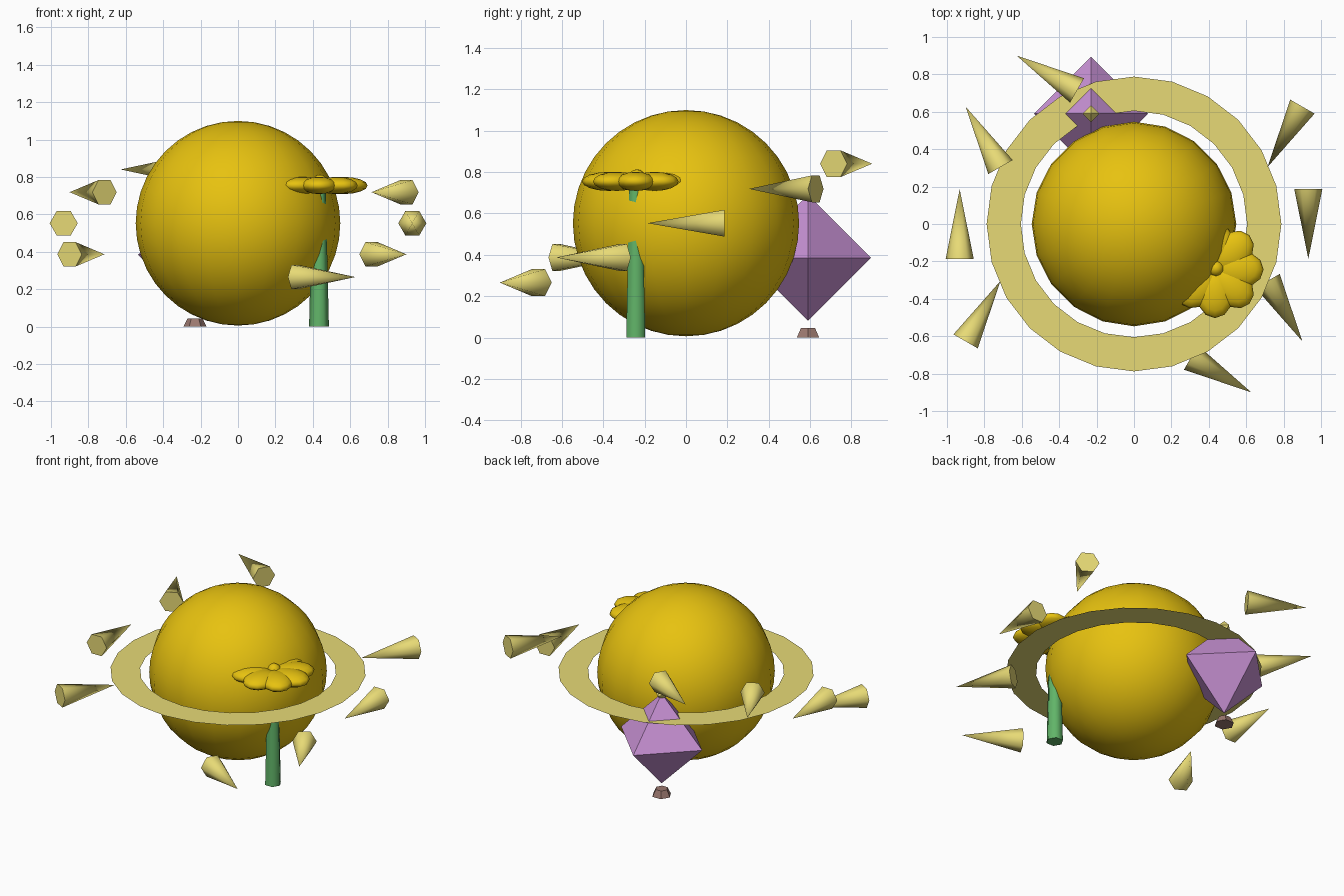
import bpy, bmesh, math
from mathutils import Matrix, Vector

cube = bpy.data.objects.get("Cube")
if cube:
    bpy.data.objects.remove(cube, do_unlink=True)


def material(name, rgb):
    m = bpy.data.materials.new(name)
    m.use_nodes = True
    m.diffuse_color = (*rgb, 1)
    m.node_tree.nodes["Principled BSDF"].inputs["Base Color"].default_value = (*rgb, 1)
    return m


gold = material("gold", (0.8, 0.54, 0.005))
pale = material("pale_yellow", (0.8, 0.7, 0.18))
purple = material("purple", (0.57, 0.28, 0.65))
green = material("green", (0.12, 0.46, 0.14))
brown = material("brown", (0.33, 0.19, 0.16))


def finish(name, bm, mat, smooth=None):
    mesh = bpy.data.meshes.new(name)
    bm.to_mesh(mesh)
    bm.free()
    mesh.materials.append(mat)
    ob = bpy.data.objects.new(name, mesh)
    bpy.context.collection.objects.link(ob)
    if smooth:
        bpy.ops.object.select_all(action="DESELECT")
        ob.select_set(True)
        bpy.context.view_layer.objects.active = ob
        bpy.ops.object.shade_smooth_by_angle(angle=math.radians(smooth))
    return ob


def ball(name, loc, scale, segs, rings, mat, turn=0):
    bm = bmesh.new()
    m = Matrix.LocRotScale(Vector(loc), Matrix.Rotation(turn, 3, "Z"), Vector(scale))
    bmesh.ops.create_uvsphere(bm, u_segments=segs, v_segments=rings, radius=1, matrix=m)
    return finish(name, bm, mat, 80)


def taper(name, r1, r2, height, matrix, mat, smooth=None):
    """Six-sided cone or frustum centred on its matrix, with corners on local y."""
    bm = bmesh.new()
    bmesh.ops.create_cone(bm, cap_ends=True, segments=6, radius1=r1, radius2=r2,
                          depth=height, matrix=matrix @ Matrix.Rotation(math.pi / 2, 4, "Z"))
    bmesh.ops.remove_doubles(bm, verts=bm.verts, dist=0.0001)
    return finish(name, bm, mat, smooth)


def octahedron(name, loc, r, mat):
    bm = bmesh.new()
    bmesh.ops.create_uvsphere(bm, u_segments=4, v_segments=2, radius=r,
                              matrix=Matrix.Translation(loc))
    return finish(name, bm, mat)


MID = 0.553

# Planet
ball("planet", (0, 0, MID), (0.547,) * 3, 20, 20, gold)

# Flat ring
bm = bmesh.new()
SIDES = 24
loops = [[bm.verts.new((r * math.cos(i * math.tau / SIDES), r * math.sin(i * math.tau / SIDES), MID))
          for i in range(SIDES)] for r in (0.605, 0.788)]
for i in range(SIDES):
    j = (i + 1) % SIDES
    bm.faces.new((loops[0][i], loops[1][i], loops[1][j], loops[0][j]))
finish("ring", bm, pale)

# Orbiting spikes on a tilted path, each lying level
for deg in (0, 30, 120, 150, 180, 210, 300, 330):
    a = math.radians(deg)
    place = Matrix.Translation((0.932 * math.cos(a), 0.932 * math.sin(a), MID + 0.332 * math.sin(a)))
    aim = Matrix.Rotation(-a, 4, "Z") @ Matrix.Rotation(math.pi / 2, 4, "X")
    taper(f"spike_{deg}", 0.075, 0, 0.373, place @ aim, pale, 65)

# Flower
FX, FY, FZ = 0.433, -0.243, 0.755
taper("flower_stem", 0.053, 0.036, 0.74, Matrix.Translation((FX, FY, 0.37)), green, 65)
for i in range(8):
    a = i * math.tau / 8
    ball(f"petal_{i}", (FX + 0.13 * math.cos(a), FY + 0.13 * math.sin(a), FZ),
         (0.13, 0.1, 0.046), 12, 8, gold, a)
ball("flower_centre", (FX + 0.005, FY + 0.005, 0.77), (0.043,) * 3, 10, 8, gold)

# Crystal on a little foot
CX, CY = -0.23, 0.59
taper("crystal_foot", 0.062, 0.04, 0.045, Matrix.Translation((CX, CY, 0.0225)), brown)
octahedron("crystal", (CX, CY, 0.385), 0.305, purple)
octahedron("crystal_tip", (CX, CY, 0.69), 0.045, pale)
